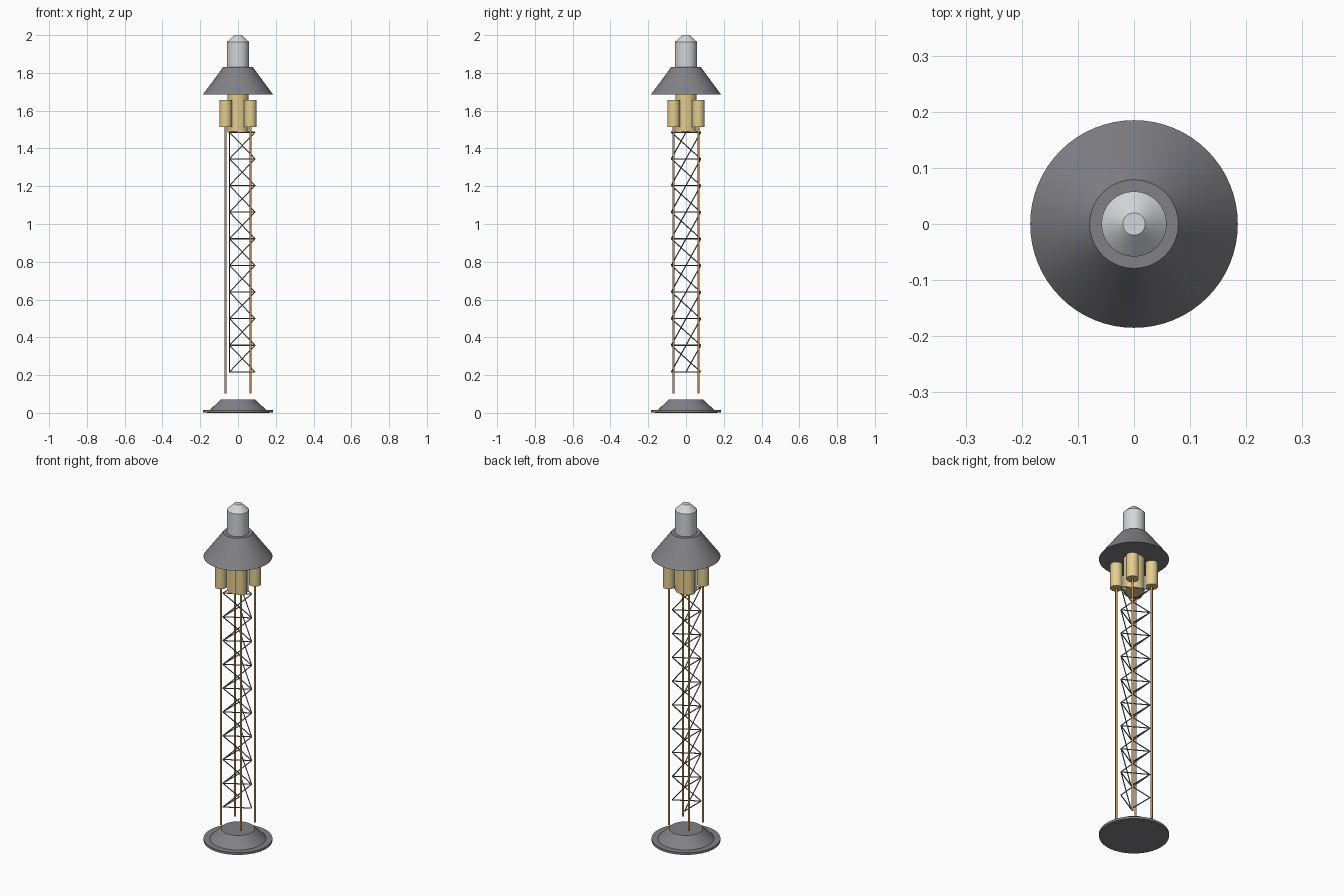
import bpy, math
from mathutils import Vector

cube = bpy.data.objects.get("Cube")
if cube:
    bpy.data.objects.remove(cube, do_unlink=True)


def material(name, r, g, b):
    m = bpy.data.materials.new(name)
    m.use_nodes = True
    m.diffuse_color = (r, g, b, 1)
    m.node_tree.nodes["Principled BSDF"].inputs["Base Color"].default_value = (r, g, b, 1)
    return m


grey = material("mid grey", 0.22, 0.22, 0.24)
pale = material("pale grey", 0.66, 0.67, 0.68)
gold = material("pale gold", 0.77, 0.61, 0.27)
brown = material("brown", 0.45, 0.28, 0.12)


def finish(name, mat):
    ob = bpy.context.object
    ob.name = name
    ob.data.materials.append(mat)
    bpy.ops.object.shade_smooth_by_angle(angle=math.radians(30))
    return ob


def frustum(name, mat, z0, z1, r0, r1, x=0, y=0, sides=64):
    bpy.ops.mesh.primitive_cone_add(vertices=sides, radius1=r0, radius2=r1,
                                    depth=z1 - z0, location=(x, y, (z0 + z1) / 2))
    return finish(name, mat)


def strut(name, mat, a, b, radius):
    d = b - a
    bpy.ops.mesh.primitive_cylinder_add(vertices=8, radius=radius, depth=d.length,
                                        location=(a + b) / 2,
                                        rotation=d.to_track_quat("Z", "Y").to_euler())
    return finish(name, mat)


# Foot: a cone standing slightly proud below a thin rim
frustum("base_plate", grey, 0.001, 0.014, 0.185, 0.185)
frustum("base_cone", grey, 0, 0.072, 0.165, 0.09)

# Head
frustum("hub", gold, 1.485, 1.686, 0.056, 0.056)
frustum("shade", grey, 1.686, 1.83, 0.185, 0.079)
frustum("top_cylinder", pale, 1.83, 1.964, 0.058, 0.058)
frustum("top_cap", pale, 1.964, 2.0, 0.058, 0.02)

# Four canisters, each with a long rod hanging below
for sx in (-1, 1):
    for sy in (-1, 1):
        x, y = 0.066 * sx, 0.066 * sy
        frustum("canister", gold, 1.514, 1.657, 0.033, 0.033, x, y, 32)
        frustum("rod", brown, 0.102, 1.514, 0.006, 0.006, x, y, 16)

# Triangular truss: a ring of struts at each level, diagonals winding upward
LEVELS, BOTTOM, STEP, RADIUS = 10, 0.217, 0.141, 0.09


def corner(i, level):
    a = i * math.tau / 3
    return Vector((RADIUS * math.cos(a), RADIUS * math.sin(a), BOTTOM + STEP * level))


for level in range(LEVELS):
    for i in range(3):
        # The lowest ring stays open on one side
        if level > 0 or i > 0:
            strut("truss_crossbar", grey, corner(i, level), corner(i + 1, level), 0.003)
        if level < LEVELS - 1:
            strut("truss_diagonal", grey, corner(i, level), corner(i + 1, level + 1), 0.003)
